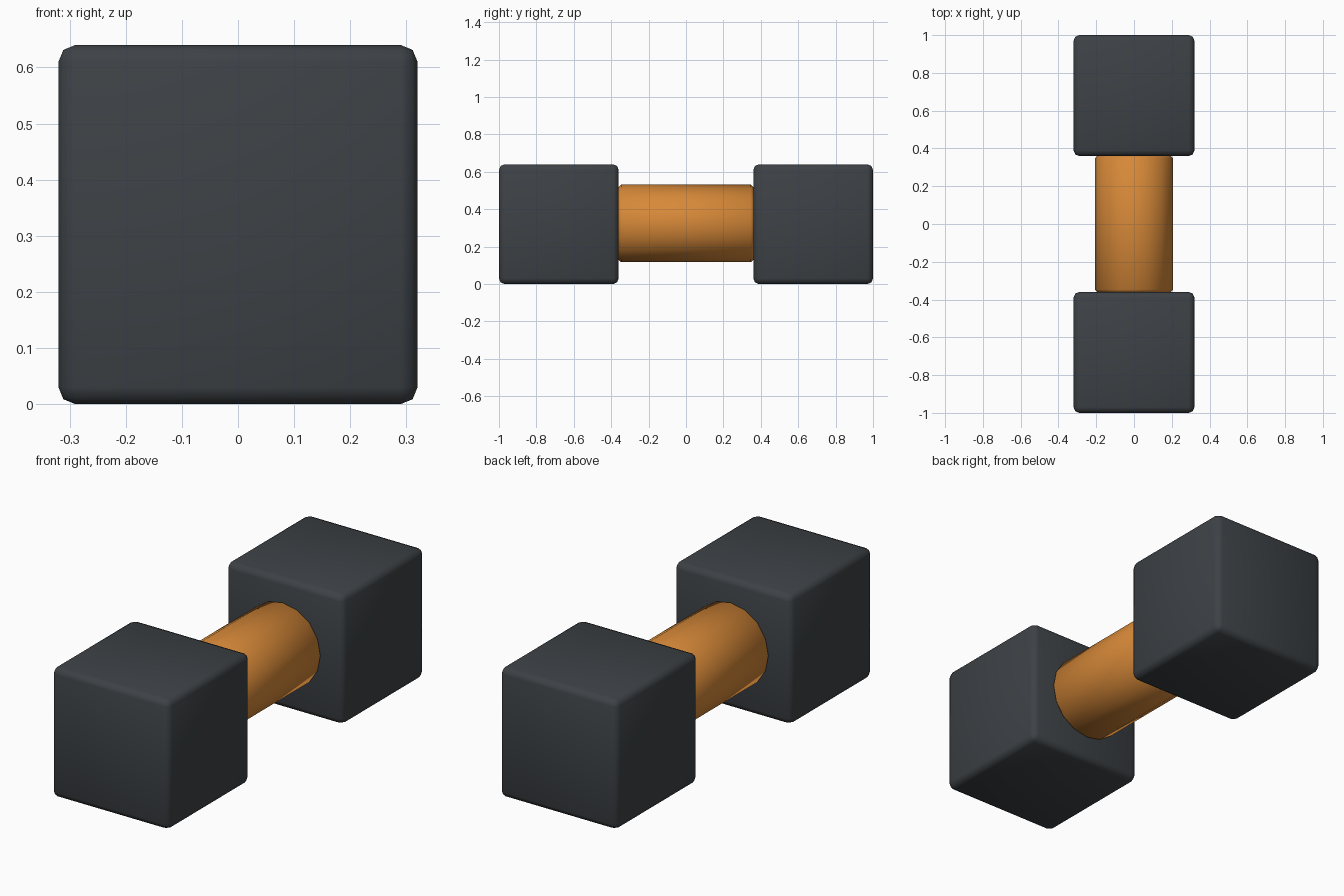
import bpy, math

if "Cube" in bpy.data.objects:
    bpy.data.objects.remove(bpy.data.objects["Cube"])


def material(name, color):
    m = bpy.data.materials.new(name)
    m.diffuse_color = (*color, 1)
    m.use_nodes = True
    m.node_tree.nodes["Principled BSDF"].inputs["Base Color"].default_value = m.diffuse_color
    return m


charcoal = material("charcoal", (0.047, 0.054, 0.061))
orange = material("orange", (0.68, 0.25, 0.04))


def finish(obj, name, mat, width, segments, angle):
    """Name, colour, bevel and smooth a part."""
    obj.name = name
    obj.data.materials.append(mat)
    bevel = obj.modifiers.new("bevel", 'BEVEL')
    bevel.width = width
    bevel.segments = segments
    bevel.limit_method = 'ANGLE'
    bevel.angle_limit = math.radians(40)
    bpy.ops.object.modifier_apply(modifier=bevel.name)
    bpy.ops.object.shade_smooth_by_angle(angle=math.radians(angle))


# Cube weights at both ends
for side, label in ((-1, "front_weight"), (1, "back_weight")):
    bpy.ops.mesh.primitive_cube_add(size=0.64, location=(0, side * 0.68, 0.32))
    finish(bpy.context.object, label, charcoal, 0.03, 2, 60)

# Round grip between the weights
bpy.ops.mesh.primitive_cylinder_add(vertices=16, radius=0.207, depth=0.73,
                                    location=(0, 0, 0.324),
                                    rotation=(math.pi / 2, 0, 0))
finish(bpy.context.object, "grip", orange, 0.018, 1, 60)
